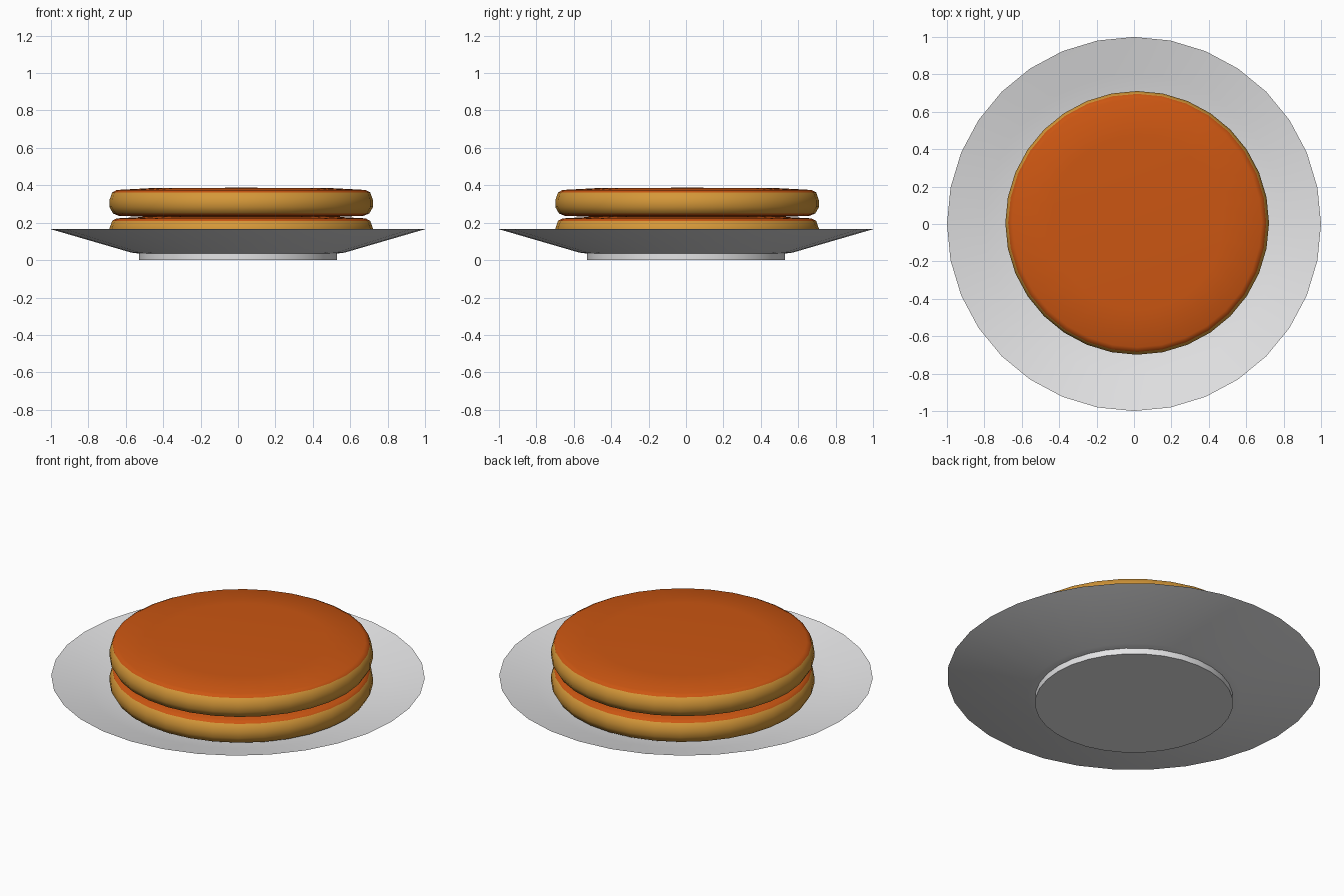
import bpy, bmesh, math

if "Cube" in bpy.data.objects:
    bpy.data.objects.remove(bpy.data.objects["Cube"])


def material(name, rgb):
    m = bpy.data.materials.new(name)
    m.diffuse_color = (*rgb, 1)
    m.use_nodes = True
    m.node_tree.nodes["Principled BSDF"].inputs["Base Color"].default_value = m.diffuse_color
    return m


china = material("pale grey china", (0.78, 0.78, 0.79))
batter = material("golden batter", (0.66, 0.31, 0.04))
crust = material("browned crust", (0.60, 0.093, 0.006))


def lathe(name, profile, mats, band_mats, sides=32, location=(0, 0, 0), angle=30):
    """Spin an (r, z) profile around z; ends at r = 0 become single points."""
    bm = bmesh.new()
    rings = []
    for r, z in profile:
        if r == 0:
            rings.append([bm.verts.new((0, 0, z))] * sides)
        else:
            rings.append([bm.verts.new((r * math.cos(2 * math.pi * i / sides),
                                        r * math.sin(2 * math.pi * i / sides), z))
                          for i in range(sides)])
    for k in range(len(rings) - 1):
        a, b = rings[k], rings[k + 1]
        for i in range(sides):
            j = (i + 1) % sides
            corners = list(dict.fromkeys((a[i], a[j], b[j], b[i])))
            face = bm.faces.new(corners)
            face.material_index = band_mats[k]
    bmesh.ops.recalc_face_normals(bm, faces=bm.faces)
    mesh = bpy.data.meshes.new(name)
    bm.to_mesh(mesh)
    bm.free()
    for m in mats:
        mesh.materials.append(m)
    obj = bpy.data.objects.new(name, mesh)
    obj.location = location
    bpy.context.collection.objects.link(obj)
    bpy.ops.object.select_all(action='DESELECT')
    obj.select_set(True)
    bpy.context.view_layer.objects.active = obj
    bpy.ops.object.shade_smooth_by_angle(angle=math.radians(angle))
    return obj


# Plate: foot ring, sloping underside, thin rim, shallow dish
plate_profile = [(0, 0), (0.53, 0), (0.53, 0.035), (0.57, 0.04), (1.0, 0.165),
                 (0.80, 0.115), (0.66, 0.082), (0.56, 0.07), (0, 0.07)]
lathe("plate", plate_profile, [china], [0] * 8)

# Pancakes: browned faces above and below, golden bulging side
pancake_profile = [(0, 0), (0.46, 0.0), (0.655, 0.008), (0.685, 0.02),
                   (0.705, 0.055), (0.705, 0.09), (0.69, 0.133),
                   (0.665, 0.146), (0.46, 0.157), (0, 0.158)]
bands = [1, 1, 1, 0, 0, 0, 1, 1, 1]
for name, z in (("lower_pancake", 0.077), ("upper_pancake", 0.229)):
    lathe(name, pancake_profile, [batter, crust], bands,
          location=(0.017, 0.006, z), angle=50)
